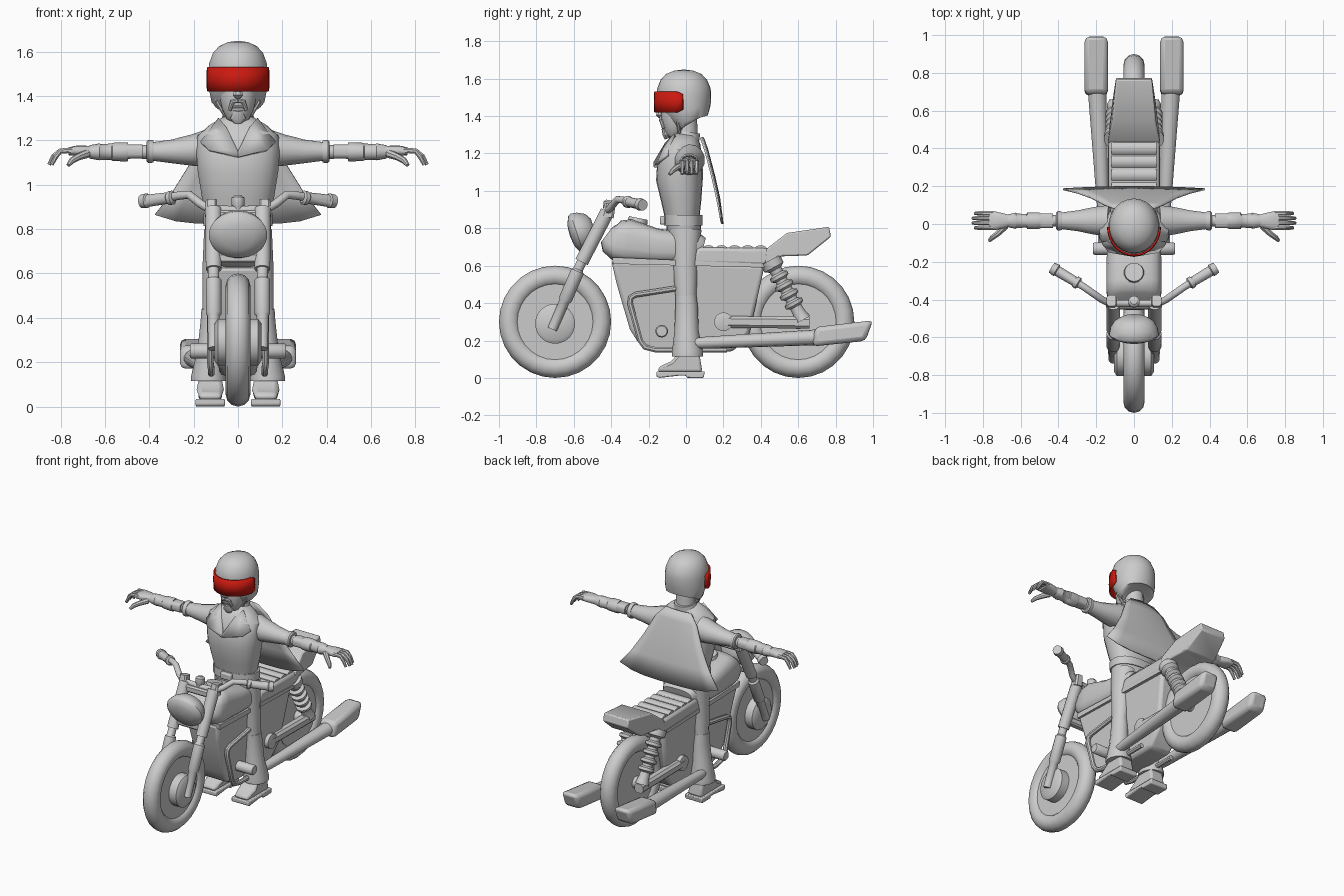
import bpy, bmesh, math
from mathutils import Vector


def make(name, verts, faces, mirror=False, angle=40, bevel=0, thick=0, color=None):
    """Mesh object, optionally mirrored across x, with smooth shading and modifiers."""
    verts, faces = [tuple(v) for v in verts], [tuple(f) for f in faces]
    if mirror:
        n = len(verts)
        verts += [(-x, y, z) for x, y, z in verts]
        faces += [tuple(n + i for i in reversed(f)) for f in faces]
    me = bpy.data.meshes.new(name)
    me.from_pydata(verts, [], faces)
    bm = bmesh.new()
    bm.from_mesh(me)
    bmesh.ops.recalc_face_normals(bm, faces=bm.faces)
    bm.to_mesh(me)
    bm.free()
    me.shade_smooth()
    me.set_sharp_from_angle(angle=math.radians(angle))
    ob = bpy.data.objects.new(name, me)
    bpy.context.collection.objects.link(ob)
    if thick:
        m = ob.modifiers.new("thickness", 'SOLIDIFY')
        m.thickness, m.offset = thick, 0
    if bevel:
        m = ob.modifiers.new("bevel", 'BEVEL')
        m.width, m.segments, m.limit_method = bevel, 2, 'ANGLE'
    if color:
        mat = bpy.data.materials.new(name)
        mat.diffuse_color = color
        me.materials.append(mat)
    return ob


def sweep(name, secs, n=14, e=1.0, ref=(1, 0, 0), **kw):
    """Loft through sections (x, y, z, a[, b]); a lies along ref, b across it."""
    P, verts, faces = [Vector(s[:3]) for s in secs], [], []
    for i, s in enumerate(secs):
        t = (P[min(i + 1, len(P) - 1)] - P[max(i - 1, 0)]).normalized()
        r = Vector(ref)
        u = (r - t * r.dot(t)).normalized()
        v = t.cross(u)
        for k in range(n):
            w = 2 * math.pi * (k + 0.5) / n
            c, d = math.cos(w), math.sin(w)
            verts.append(P[i] + u * s[3] * math.copysign(abs(c) ** e, c)
                         + v * s[-1] * math.copysign(abs(d) ** e, d))
    for i in range(len(secs) - 1):
        for k in range(n):
            m = (k + 1) % n
            faces.append((i * n + k, i * n + m, i * n + n + m, i * n + n + k))
    faces += [tuple(range(n)), tuple(range(len(verts) - n, len(verts)))]
    return make(name, verts, faces, **kw)


def tube(name, pts, r, **kw):
    return sweep(name, [(*p, r) for p in pts], **kw)


def axle(name, y, z, secs, **kw):
    """Lathe about the x axis from (x, radius) pairs."""
    return sweep(name, [(x, y, z, r) for x, r in secs], ref=(0, 1, 0), **kw)


def plate(name, prof, w=0.1, cx=0, **kw):
    """Side profile (y, z[, half width]) extruded across x."""
    n = len(prof)
    hw = [p[2] if len(p) > 2 else w for p in prof]
    verts = [(cx + s * h, p[0], p[1]) for s in (-1, 1) for p, h in zip(prof, hw)]
    faces = [tuple(range(n)), tuple(range(n, 2 * n))]
    faces += [(i, (i + 1) % n, n + (i + 1) % n, n + i) for i in range(n)]
    return make(name, verts, faces, **kw)


# wheels
for nm, y in (("front", -0.7), ("rear", 0.6)):
    bpy.ops.mesh.primitive_torus_add(major_radius=0.244, minor_radius=0.056, major_segments=28,
                                     minor_segments=12, location=(0, y, 0.3),
                                     rotation=(0, math.pi / 2, 0))
    bpy.context.object.name = nm + "_tire"
    bpy.ops.object.shade_smooth()
    axle(nm + "_wheel_disc", y, 0.3, [(-.035, .222), (.035, .222)], n=28)
axle("front_hub", -.7, .29, [(-.105, .085), (-.09, .107), (.09, .107), (.105, .085)], n=20)
axle("rear_hub", .6, .3, [(-.1, .04), (.1, .04)])

# forks, yoke and headlight
sweep("fork_lower", [(.11, -.715, .26, .026), (.11, -.65, .41, .028), (.11, -.645, .42, .036),
                     (.11, -.58, .57, .036), (.11, -.576, .58, .026), (.11, -.54, .66, .026)], mirror=True)
sweep("fork_upper", [(.11, -.558, .62, .036), (.11, -.42, .89, .038)], mirror=True)
sweep("bar_clamp", [(.12, -.42, .86, .03, .035), (.12, -.405, .93, .026, .03)], n=8, e=.5, mirror=True)
for y, z in ((-.53, .67), (-.43, .86)):
    tube("fork_yoke", [(-.11, y, z), (.11, y, z)], .025, ref=(0, 1, 0), n=8, e=.6)
d = Vector((0, -.9, -.3)).normalized()
sweep("headlight", [(*(Vector((0, -.55, .785)) + d * t), r, r * .84) for t, r in
                    ((-.06, .06), (-.04, .10), (0, .125), (.035, .132), (.05, .122), (.07, .07), (.075, .01))], n=24)
sweep("gauge", [(0, -.42, .86, .02), (0, -.42, .90, .02), (0, -.415, .905, .03),
                (0, -.41, .94, .03), (0, -.408, .95, .018)])

# handlebars
tube("handlebar", [(0, -.42, .885), (.13, -.42, .89), (.17, -.40, .915), (.22, -.365, .955),
                   (.27, -.33, .95), (.43, -.235, .925)], .019, ref=(0, 0, 1), mirror=True)
sweep("grip", [(.29, -.318, .943, .024), (.295, -.315, .942, .032), (.31, -.306, .94, .032), (.315, -.303, .94, .026),
               (.405, -.249, .928, .028), (.41, -.246, .928, .034), (.435, -.231, .925, .03)],
      ref=(0, 0, 1), mirror=True)

# tank, seat and tail
sweep("fuel_tank", [(0, -.425, .765, .10, .05), (0, -.405, .75, .132, .085), (0, -.37, .735, .145, .11),
                    (0, -.31, .73, .148, .12), (0, -.16, .705, .145, .095), (0, 0, .695, .14, .085),
                    (0, .07, .69, .125, .08), (0, .09, .685, .11, .065)], n=20, e=.6)
sweep("fuel_cap", [(0, -.26, .83, .055), (0, -.255, .855, .05)])
plate("seat", [(.02, .61), (.42, .598), (.48, .65), (.46, .695), (.06, .70)], .135, bevel=.02)
for i in range(5):
    sweep("seat_rib", [(-.12, .12 + i * .07, .688, .034, .022), (.12, .12 + i * .07, .688, .034, .022)],
          ref=(0, 1, 0), n=10)
plate("tail", [(.42, .597, .135), (.51, .65, .13), (.65, .655, .115), (.775, .755, .095),
               (.765, .808, .095), (.54, .775, .115), (.43, .69, .14)], bevel=.008)

# engine body and frame
plate("engine_body", [(-.40, .63, .125), (-.37, .50, .11), (-.30, .26, .1), (-.25, .18, .09), (-.17, .14, .08),
                      (.25, .14, .08), (.34, .24, .09), (.42, .60, .12)], bevel=.02)
plate("lower_trim", [(-.395, .645), (-.39, .61), (.42, .59), (.42, .61)], .137)
tube("frame_bar", [(.12, .02, .49), (.125, -.27, .445), (.125, -.295, .43), (.125, -.30, .40),
                   (.125, -.245, .20), (.12, -.22, .165), (.12, -.16, .15), (.12, .22, .15)],
     .016, n=8, mirror=True)
axle("foot_peg", -.13, .25, [(.08, .034), (.21, .034), (.217, .028)], mirror=True)

# swingarm and shocks
axle("swingarm_pivot", .2, .3, [(.07, .05), (.125, .05), (.13, .03)], n=16, mirror=True)
tube("swingarm", [(.1, .2, .3), (.1, .66, .295)], .033, n=8, e=.7, mirror=True)
a, b = Vector((.1, .45, .63)), Vector((.1, .625, .31))
prof = [(0, .06), (.12, .058), (.16, .035)]
for i in range(4):
    t = .22 + i * .15
    prof += [(t, .033), (t + .03, .052), (t + .08, .052), (t + .11, .033)]
prof += [(.87, .034), (1, .045)]
sweep("shock", [(*a.lerp(b, t), r, r) for t, r in prof], mirror=True)

# exhausts
sweep("exhaust_pipe", [(.16, .03, .185, .025), (.165, .1, .188, .032), (.195, .70, .217, .05, .042)], mirror=True)
plate("silencer", [(.675, .168), (.96, .198), (1, .308), (.69, .272)], .062, cx=.2, bevel=.025, mirror=True)

# boots and trousers
plate("boot_sole", [(-.158, .008), (-.145, 0), (-.04, .012), (0, .012), (.005, 0), (.095, 0), (.1, .035),
                    (0, .035), (-.158, .035)], .066, cx=.125, bevel=.006, mirror=True)
plate("boot", [(-.15, .03, .05), (-.145, .06, .05), (-.08, .088, .056), (-.035, .14, .05), (.07, .14, .05),
               (.088, .03, .054)], cx=.125, bevel=.02, mirror=True)
sweep("thigh", [(.08, -.005, .79, .075, .088), (.1, -.005, .62, .062, .068), (.12, 0, .42, .042, .055)], mirror=True)
sweep("flared_trouser", [(.12, 0, .44, .046, .056), (.12, .003, .38, .05, .06), (.125, .003, .25, .06, .065),
                         (.133, .008, .135, .08, .084), (.133, .008, .115, .08, .084)], mirror=True)
sweep("hips", [(0, -.005, .70, .11, .075), (0, -.01, .75, .15, .09), (0, -.012, .84, .152, .094)], n=18, e=.85)
sweep("belt", [(0, -.015, .815, .158, .103), (0, -.015, .87, .158, .103)], n=20, e=.85)
plate("belt_buckle", [(-.14, .82), (-.14, .865), (-.1, .865), (-.1, .82)], .04, bevel=.008)

# torso and jacket collar
sweep("torso", [(0, -.02, .86, .145, .093), (0, -.025, .95, .165, .108), (0, -.035, 1.06, .183, .125),
                (0, -.032, 1.15, .19, .122), (0, -.02, 1.215, .185, .105), (0, -.005, 1.265, .13, .085),
                (0, 0, 1.30, .075, .062)], n=22, e=.85)
make("lapel", [(.085, -.06, 1.298), (.168, -.1, 1.19), (.13, -.145, 1.155), (0, -.167, 1.125),
               (0, -.167, 1.15), (.05, -.105, 1.255)], [(0, 1, 2, 5), (5, 2, 3, 4)], mirror=True, thick=.016)
sweep("neck", [(0, .005, 1.26, .065, .06), (0, 0, 1.40, .06, .058)])
sweep("neck_band", [(0, .005, 1.28, .08, .07), (0, .01, 1.315, .07, .066)], n=16)

# cape
rows = [(1.285, .085, .095), (1.22, .108, .155), (1.08, .145, .225), (.96, .172, .30), (.865, .19, .375)]
cols = [c / 4 for c in range(-4, 5)]
verts = [(u * w, y + .006 - .012 * u * u, z - (.042 * (1 - u ** 4) if z < .9 else 0))
         for z, y, w in rows for u in cols]
make("cape", verts, [(i * 9 + j, i * 9 + j + 1, i * 9 + j + 10, i * 9 + j + 9)
                     for i in range(4) for j in range(8)], thick=.01)

# arms, gloves and hands
AY = (0, 1, 0)


def limb(name, secs, **kw):
    sweep(name, [(s[0], .017, *s[1:]) for s in secs], ref=AY, mirror=True, **kw)


limb("sleeve", [(.13, 1.165, .085, .085), (.21, 1.155, .075, .07), (.30, 1.15, .056, .053), (.385, 1.15, .045, .042)])
limb("sleeve_cuff", [(.38, 1.15, .048), (.39, 1.15, .052), (.405, 1.15, .052), (.412, 1.15, .045)])
limb("elbow", [(.40, 1.148, .032), (.46, 1.148, .03), (.52, 1.148, .032)])
limb("elbow_joint", [(.43, 1.15, .04, .032), (.50, 1.15, .04, .032)], e=.6)
limb("forearm_glove", [(.495, 1.148, .042), (.51, 1.148, .046, .043), (.565, 1.148, .044, .041), (.57, 1.148, .037),
                       (.62, 1.148, .039, .036), (.625, 1.148, .044, .038), (.67, 1.148, .034, .03)])
limb("palm", [(.65, 1.148, .028, .026), (.69, 1.15, .04, .026), (.73, 1.153, .049, .023), (.765, 1.15, .05, .017)], e=.8)
for i in range(4):
    y = -.02 + i * .0255
    tip = .84 + (.012 if i in (1, 2) else 0)
    sweep("finger", [(.745, y, 1.155, .013), (.80, y, 1.152, .013), (tip - .02, y, 1.128, .012),
                     (tip, y, 1.09, .009)], ref=AY, n=8, mirror=True)
sweep("thumb", [(.68, -.01, 1.14, .02), (.72, -.05, 1.125, .016), (.75, -.072, 1.108, .014),
                (.765, -.088, 1.088, .009)], ref=(0, 0, 1), n=8, mirror=True)

# head
sweep("face", [(0, -.082, 1.285, .03, .026), (0, -.075, 1.297, .05, .042), (0, -.06, 1.34, .072, .07),
               (0, -.055, 1.40, .085, .08), (0, -.05, 1.46, .085, .08)], n=18)
sweep("nose", [(0, -.135, 1.45, .012, .012), (0, -.142, 1.405, .024, .02), (0, -.135, 1.393, .014, .01)], n=8)
sweep("moustache", [(0, -.135, 1.378, .011), (.025, -.131, 1.374, .011), (.037, -.12, 1.335, .009)],
      ref=(0, 0, 1), n=8, mirror=True)
sweep("lower_lip", [(-.022, -.126, 1.351, .007), (.022, -.126, 1.351, .007)], ref=AY, n=8)
sweep("chin_beard", [(0, -.098, 1.28, .02, .016), (0, -.105, 1.30, .036, .02), (0, -.115, 1.335, .02, .016)], n=10)
tube("chin_strap", [(.1, -.045, 1.42), (.092, -.045, 1.37), (.06, -.035, 1.315), (0, -.04, 1.295)], .01, n=8, mirror=True)

# helmet and visor
sweep("helmet", [(0, .028, 1.365, .108, .085), (0, .022, 1.375, .12, .1), (0, .008, 1.43, .131, .128),
                 (0, -.01, 1.5, .135, .147), (0, -.012, 1.55, .13, .142), (0, -.012, 1.595, .113, .124),
                 (0, -.012, 1.625, .085, .095), (0, -.012, 1.643, .045, .05), (0, -.012, 1.648, .01)], n=26, angle=60)
N = 17
verts = []
for z, k in ((1.42, .985), (1.475, 1.0), (1.53, .985)):
    for i in range(N):
        w = math.radians(-90 + 180 * i / (N - 1))
        h = (z - 1.475) * (.75 if i in (0, N - 1) else 1)
        verts.append((.138 * k * math.sin(w), -.015 - .152 * k * math.cos(w), 1.475 + h))
make("visor", verts, [(r * N + i, r * N + i + 1, r * N + N + i + 1, r * N + N + i)
                      for r in (0, 1) for i in range(N - 1)], thick=.01, color=(.6, .01, .005, 1))
